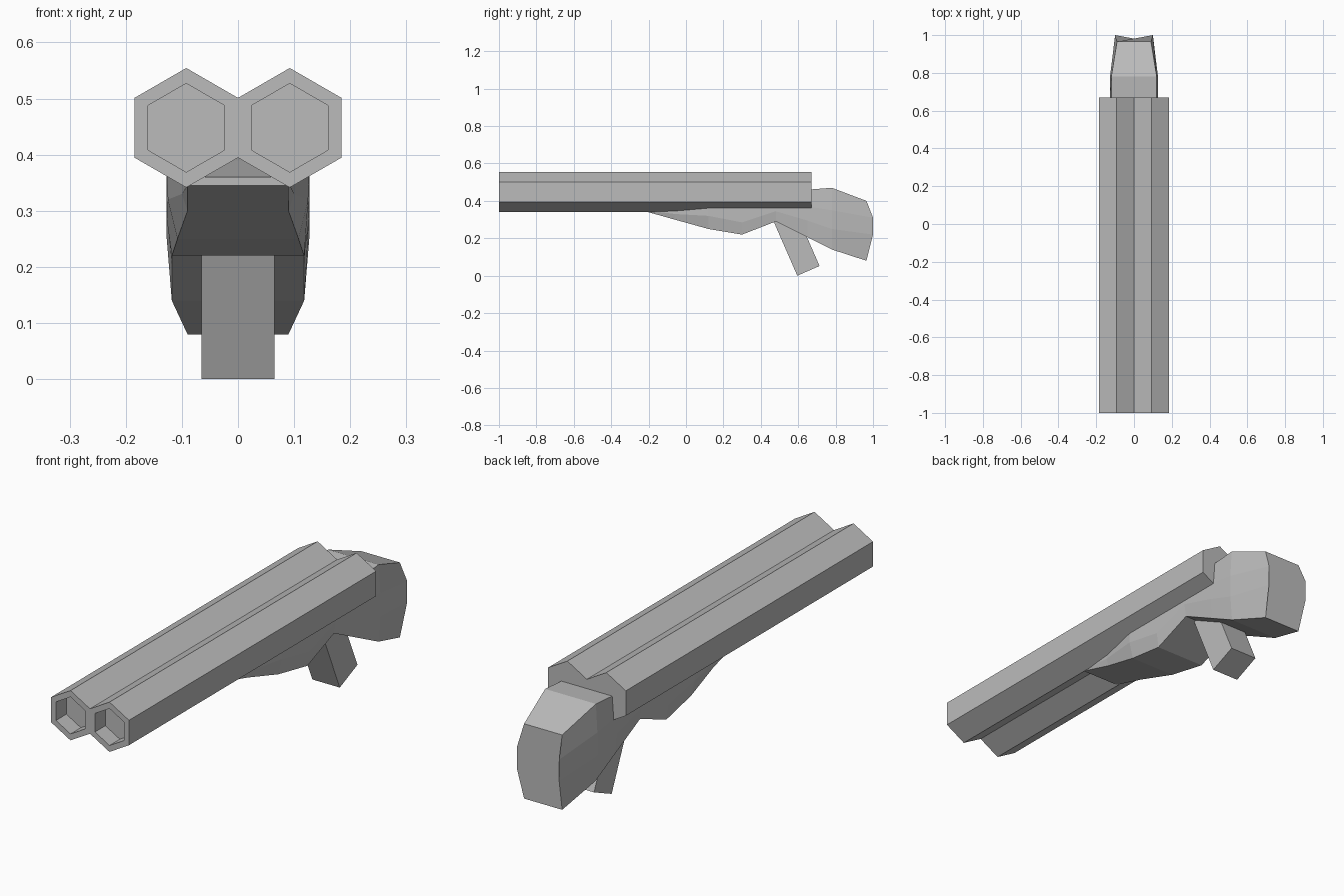
import bpy, bmesh, math
from mathutils import Vector

if "Cube" in bpy.data.objects:
    bpy.data.objects.remove(bpy.data.objects["Cube"])

# Single plain grey
GREY = (0.5, 0.5, 0.5, 1)
grey = bpy.data.materials.new("plain grey")
grey.use_nodes = True
grey.diffuse_color = GREY
grey.node_tree.nodes["Principled BSDF"].inputs["Base Color"].default_value = GREY


def loft(name, rings):
    """Skin closed rings of points in order and cap both ends."""
    bm = bmesh.new()
    rows = [[bm.verts.new(p) for p in ring] for ring in rings]
    n = len(rows[0])
    for a, b in zip(rows, rows[1:]):
        for i in range(n):
            j = (i + 1) % n
            bm.faces.new((a[i], a[j], b[j], b[i]))
    bm.faces.new(rows[0])
    bm.faces.new(rows[-1])
    bmesh.ops.recalc_face_normals(bm, faces=bm.faces)
    mesh = bpy.data.meshes.new(name)
    bm.to_mesh(mesh)
    bm.free()
    obj = bpy.data.objects.new(name, mesh)
    bpy.context.collection.objects.link(obj)
    mesh.materials.append(grey)
    return obj


def hexagon(cx, y, r):
    angles = [math.radians(90 + 60 * i) for i in range(6)]
    return [(cx + r * math.cos(a), y, 0.448 + r * math.sin(a)) for a in angles]


# Twin six-sided barrels with shallow bores
RADIUS = 0.1065
apothem = RADIUS * math.cos(math.pi / 6)
for side, sx in (("right", -1), ("left", 1)):
    cx = sx * apothem
    loft(side + "_barrel", [hexagon(cx, 0.67, RADIUS), hexagon(cx, -1, RADIUS),
                            hexagon(cx, -1, 0.079), hexagon(cx, -0.93, 0.079)])

# Stock: each station holds (y, z, half width) from top edge to bottom edge
stations = [
    [(-0.22, 0.36, 0.09), (-0.22, 0.355, 0.09), (-0.22, 0.35, 0.09), (-0.22, 0.345, 0.09)],
    [(-0.06, 0.39, 0.10), (-0.06, 0.36, 0.10), (-0.06, 0.33, 0.10), (-0.06, 0.30, 0.09)],
    [(0.12, 0.41, 0.12), (0.12, 0.37, 0.127), (0.12, 0.32, 0.125), (0.12, 0.25, 0.108)],
    [(0.30, 0.41, 0.12), (0.30, 0.37, 0.127), (0.30, 0.285, 0.127), (0.30, 0.22, 0.118)],
    [(0.48, 0.43, 0.12), (0.48, 0.39, 0.127), (0.48, 0.345, 0.127), (0.48, 0.29, 0.118)],
    [(0.65, 0.46, 0.12), (0.65, 0.37, 0.127), (0.65, 0.295, 0.127), (0.65, 0.205, 0.118)],
    [(0.78, 0.47, 0.12), (0.78, 0.35, 0.127), (0.78, 0.25, 0.127), (0.78, 0.14, 0.118)],
    [(0.965, 0.40, 0.09), (1.0, 0.31, 0.10), (1.0, 0.22, 0.10), (0.965, 0.08, 0.09)],
]
loft("stock", [[(w, y, z) for y, z, w in s] + [(-w, y, z) for y, z, w in reversed(s)]
               for s in stations])

# Slanted trigger block under the stock
up = Vector((0, -0.4, 0.9165))
across = Vector((0, 0.9165, 0.4))
base = Vector((0, 0.595, 0))
loft("trigger", [[base + up * h + across * d + Vector((x, 0, 0))
                  for x, d in ((-0.065, 0), (0.065, 0), (0.065, 0.13), (-0.065, 0.13))]
                 for h in (0, 0.33)])
